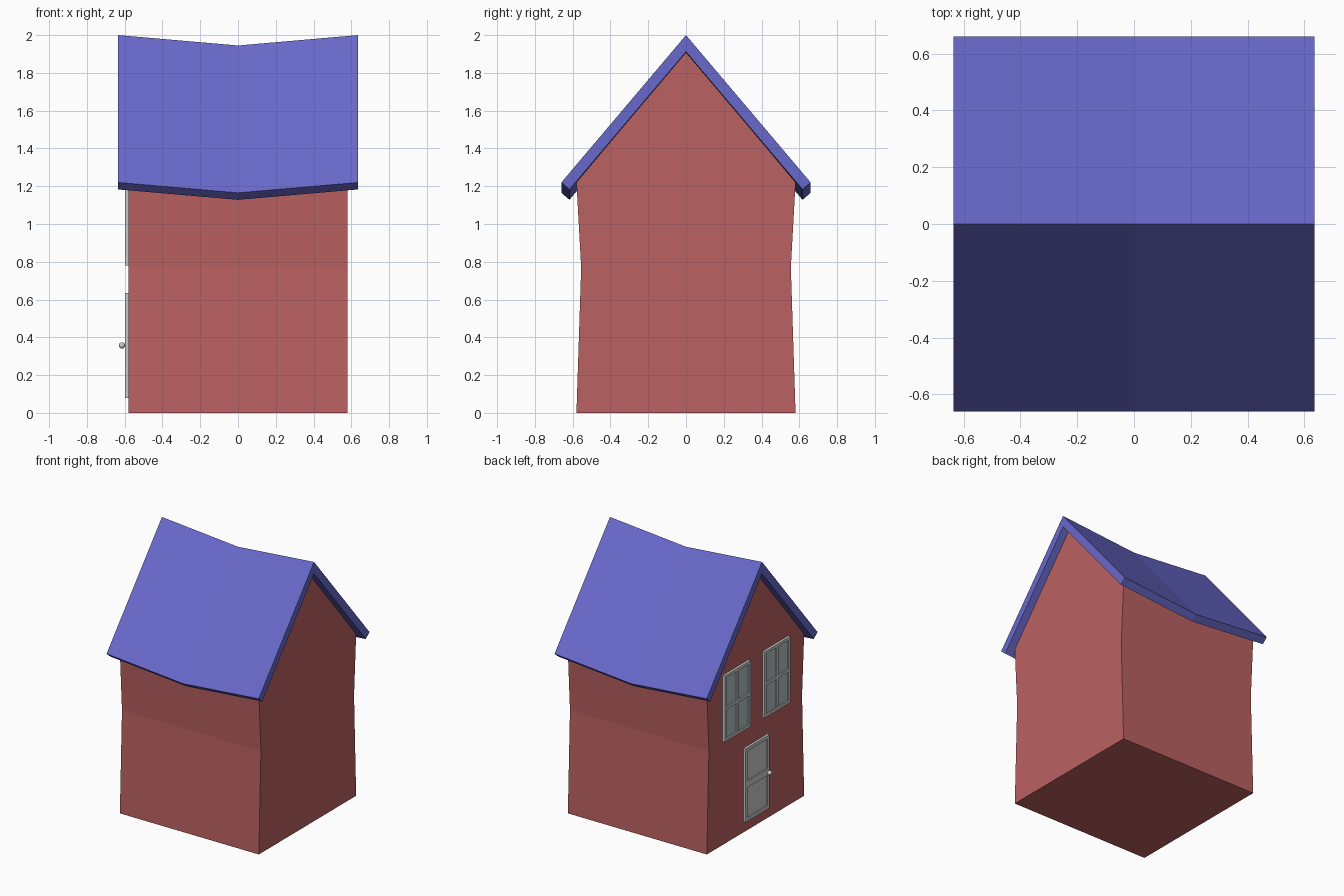
import bpy, bmesh

if "Cube" in bpy.data.objects:
    bpy.data.objects.remove(bpy.data.objects["Cube"])

WALL = -0.58      # plane of the decorated gable wall
FRONT = -0.598    # outer plane of door and window frames


def material(name, rgb):
    m = bpy.data.materials.new(name)
    m.diffuse_color = (*rgb, 1)
    m.use_nodes = True
    m.node_tree.nodes["Principled BSDF"].inputs["Base Color"].default_value = m.diffuse_color
    return m


def finish(name, bm, mat=None):
    bmesh.ops.recalc_face_normals(bm, faces=bm.faces)
    me = bpy.data.meshes.new(name)
    bm.to_mesh(me)
    bm.free()
    ob = bpy.data.objects.new(name, me)
    bpy.context.collection.objects.link(ob)
    if mat:
        me.materials.append(mat)
    return ob


def loft(name, profile, sections, mat):
    """Sweep a (y, z) profile along x; sections are (x, z offset)."""
    bm = bmesh.new()
    rings = [[bm.verts.new((x, y, z + dz)) for y, z in profile] for x, dz in sections]
    n = len(profile)
    for a, b in zip(rings, rings[1:]):
        for i in range(n):
            j = (i + 1) % n
            bm.faces.new((a[i], a[j], b[j], b[i]))
    bm.faces.new(rings[0])
    bm.faces.new(rings[-1])
    return finish(name, bm, mat)


def add_box(bm, x, y, z):
    verts = bmesh.ops.create_cube(bm, size=1)["verts"]
    for v in verts:
        v.co = (x[v.co.x > 0], y[v.co.y > 0], z[v.co.z > 0])


def mirrored(half):
    """Close a right-half profile by mirroring it across y = 0."""
    return half + [(-y, z) for y, z in reversed(half) if y > 0]


def framed(name, y, z, ybars, zbars, pane_name, pane_mat=None):
    """Frame made of vertical and horizontal bars over a recessed panel."""
    bm = bmesh.new()
    for a, b in ybars:
        add_box(bm, (FRONT, WALL + 0.01), (a, b), z)
    for (a0, a1), (b0, b1) in zip(ybars, ybars[1:]):
        for c, d in zbars:
            add_box(bm, (FRONT, WALL + 0.01), (a1, b0), (c, d))
    finish(name, bm)
    bm = bmesh.new()
    add_box(bm, (FRONT + 0.009, WALL + 0.01),
            (y[0] + 0.005, y[1] - 0.005), (z[0] + 0.005, z[1] - 0.005))
    finish(pane_name, bm, pane_mat)


red = material("red_wall", (0.50, 0.12, 0.12))
blue = material("blue_roof", (0.14, 0.14, 0.60))
glass = material("window_glass", (0.45, 0.53, 0.53))

# House body with pinched waist
half = [(0.58, 0), (0.555, 0.77), (0.58, 1.22), (0, 1.91)]
body = half + [(-y, z) for y, z in half[2::-1]]
loft("house_walls", body, [(-0.58, 0), (0.58, 0)], red)

# Sagging gable roof
roof = [(0, 2.0), (0.66, 1.22), (0.617, 1.183), (0, 1.912),
        (-0.617, 1.183), (-0.66, 1.22)]
loft("roof", roof, [(-0.635, 0), (0, -0.055), (0.635, 0)], blue)

# Two four-pane windows
t = 0.022
for side, c in (("left", 0.237), ("right", -0.237)):
    y, z = (c - 0.155, c + 0.155), (0.78, 1.28)
    zm = sum(z) / 2
    framed(side + "_window_frame", y, z,
           [(y[0], y[0] + t), (c - t / 2, c + t / 2), (y[1] - t, y[1])],
           [(z[0], z[0] + t), (zm - t / 2, zm + t / 2), (z[1] - t, z[1])],
           side + "_window_panes", glass)

# Door with two recessed panels
framed("door_frame", (-0.144, 0.144), (0.08, 0.635),
       [(-0.144, -0.118), (0.118, 0.144)],
       [(0.08, 0.106), (0.335, 0.385), (0.609, 0.635)], "door_panels")

# Door knob
bpy.ops.mesh.primitive_uv_sphere_add(segments=16, ring_count=10, radius=0.017,
                                     location=(-0.614, -0.12, 0.357))
bpy.context.object.name = "door_knob"
bpy.ops.object.shade_smooth_by_angle()
